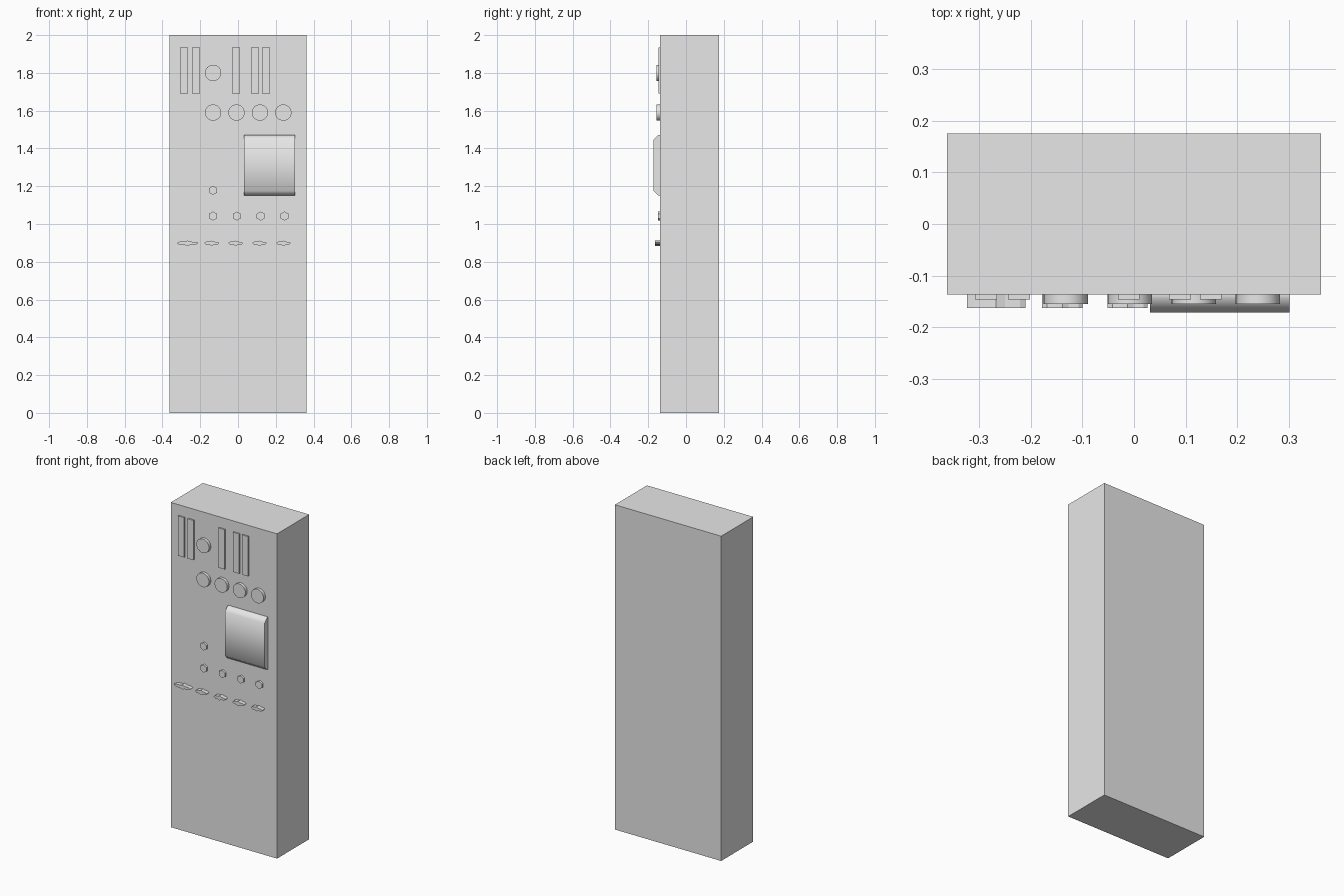
import bpy
import bmesh
from math import cos, sin, pi, radians

old = bpy.data.objects.get("Cube")
if old:
    bpy.data.objects.remove(old, do_unlink=True)

grey = bpy.data.materials.new("plain_grey")
grey.use_nodes = True
grey.diffuse_color = (0.8, 0.8, 0.8, 1)
grey.node_tree.nodes["Principled BSDF"].inputs["Base Color"].default_value = (0.8, 0.8, 0.8, 1)

FRONT, BACK = -0.137, 0.175


def extrude(name, points, move, smooth=None):
    """Make a solid by sweeping a flat outline along a vector."""
    bm = bmesh.new()
    face = bm.faces.new([bm.verts.new(p) for p in points])
    swept = bmesh.ops.extrude_face_region(bm, geom=[face])["geom"]
    bmesh.ops.translate(bm, vec=move, verts=[v for v in swept if isinstance(v, bmesh.types.BMVert)])
    bmesh.ops.recalc_face_normals(bm, faces=bm.faces)
    mesh = bpy.data.meshes.new(name)
    bm.to_mesh(mesh)
    bm.free()
    mesh.materials.append(grey)
    obj = bpy.data.objects.new(name, mesh)
    bpy.context.collection.objects.link(obj)
    if smooth:
        bpy.ops.object.select_all(action="DESELECT")
        obj.select_set(True)
        bpy.context.view_layer.objects.active = obj
        bpy.ops.object.shade_smooth_by_angle(angle=radians(smooth))
    return obj


def block(name, x0, x1, z0, z1, y0, y1):
    outline = [(x0, y1, z0), (x1, y1, z0), (x1, y1, z1), (x0, y1, z1)]
    return extrude(name, outline, (0, y0 - y1, 0))


def disc(name, x, z, radius, sides, depth, smooth=None):
    angles = [pi / 2 + 2 * pi * i / sides for i in range(sides)]
    outline = [(x + radius * cos(a), FRONT, z + radius * sin(a)) for a in angles]
    return extrude(name, outline, (0, -depth, 0), smooth)


# Cabinet
block("cabinet", -0.362, 0.362, 0, 2, FRONT, BACK)

# Tall slim indicator strips
for i, x in enumerate((-0.287, -0.223, -0.01, 0.089, 0.149)):
    block(f"indicator_strip_{i + 1}", x - 0.021, x + 0.021, 1.69, 1.935, FRONT - 0.009, FRONT)

# Round dials
dials = [(-0.132, 1.80)] + [(-0.132 + 0.124 * i, 1.59) for i in range(4)]
for i, (x, z) in enumerate(dials):
    disc(f"dial_{i + 1}", x, z, 0.043, 32, 0.018, 30)

# Six-sided buttons
buttons = [(-0.132, 1.178)] + [(-0.132 + 0.126 * i, 1.042) for i in range(4)]
for i, (x, z) in enumerate(buttons):
    disc(f"button_{i + 1}", x, z, 0.024, 6, 0.012)

# Screen housing with sloped top and bottom edges
profile = [(FRONT, 1.15), (-0.146, 1.15), (-0.172, 1.175),
           (-0.172, 1.445), (-0.146, 1.472), (FRONT, 1.472)]
extrude("screen_housing", [(0.031, y, z) for y, z in profile], (0.27, 0, 0), 60)

# Flat pointed toggle levers
lever = [(-1, 0.1), (-0.75, 0.6), (-0.3, 0.6), (0, 1), (0.3, 0.6), (0.8, 0.5), (1, 0.1),
         (0.8, -0.5), (0.3, -0.6), (0, -1), (-0.3, -0.6), (-0.75, -0.6)]
spans = [(-0.267, 0.057)] + [(-0.139 + 0.1265 * i, 0.039) for i in range(4)]
for i, (x, half) in enumerate(spans):
    outline = [(x + half * u, FRONT, 0.898 + 0.014 * v) for u, v in lever]
    extrude(f"toggle_lever_{i + 1}", outline, (0, -0.026, 0))
